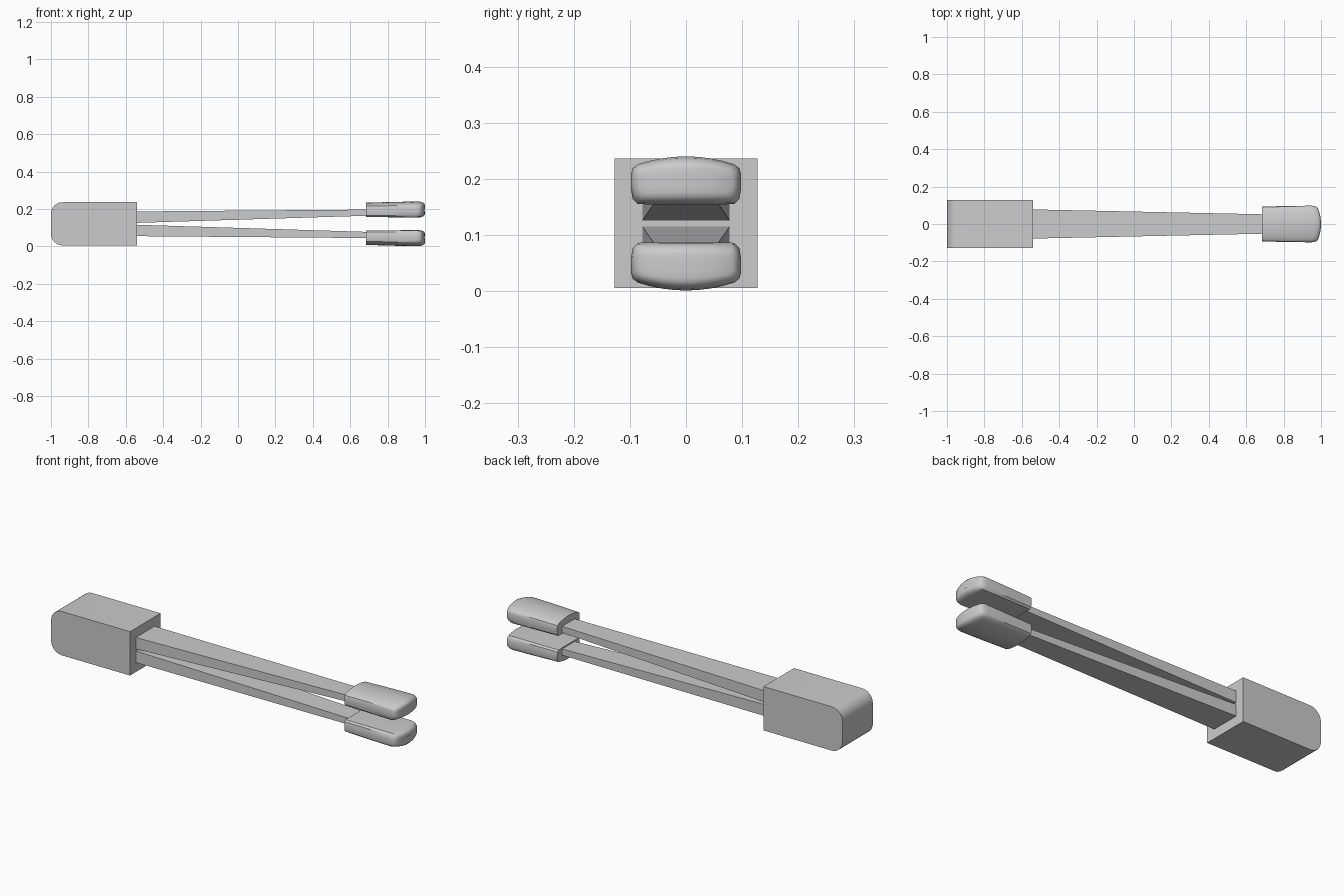
import bpy, bmesh, math

if "Cube" in bpy.data.objects:
    bpy.data.objects.remove(bpy.data.objects["Cube"])

CZ = 0.1205  # height of the horizontal mirror plane


def loft(name, rings, smooth=None):
    """Skin a list of equal-length vertex rings and cap both ends."""
    bm = bmesh.new()
    vs = [[bm.verts.new(p) for p in r] for r in rings]
    n = len(vs[0])
    for a, b in zip(vs, vs[1:]):
        for i in range(n):
            j = (i + 1) % n
            bm.faces.new((a[i], a[j], b[j], b[i]))
    bm.faces.new(vs[0])
    bm.faces.new(vs[-1])
    bmesh.ops.recalc_face_normals(bm, faces=bm.faces)
    me = bpy.data.meshes.new(name)
    bm.to_mesh(me)
    bm.free()
    ob = bpy.data.objects.new(name, me)
    bpy.context.collection.objects.link(ob)
    if smooth:
        bpy.ops.object.select_all(action='DESELECT')
        ob.select_set(True)
        bpy.context.view_layer.objects.active = ob
        bpy.ops.object.shade_smooth_by_angle(angle=math.radians(smooth))
    return ob


# Handle block: side profile with a rounded rear, extruded across y
R, H = 0.062, 0.1155
side = [(-0.54, -H), (-0.54, H)]
for s in (1, -1):
    arc = [(-1 + R - R * math.sin(a), s * (H - R + R * math.cos(a)))
           for a in [math.pi / 2 * i / 6 for i in range(7)]]
    side += arc if s == 1 else arc[::-1]
loft("handle_block", [[(x, y, CZ + z) for x, z in side] for y in (-0.127, 0.127)], 30)


# Tapered arm: two rectangles joined, (x, half width, inner offset, outer offset)
def arm(name, s):
    rings = []
    for x, w, zi, zo in ((-0.545, 0.078, 0.005, 0.066), (0.685, 0.052, 0.043, 0.076)):
        rings.append([(x, -w, CZ + s * zi), (x, w, CZ + s * zi),
                      (x, w, CZ + s * zo), (x, -w, CZ + s * zo)])
    loft(name, rings)


# Pad cross-section in (y, offset from pad middle): flat inside, crowned outside
half = [(0.0, -0.043), (0.045, -0.043), (0.086, -0.042), (0.095, -0.033), (0.098, -0.015),
        (0.098, 0.012), (0.095, 0.022), (0.086, 0.029)]
half += [(y, 0.043 - 0.014 * (y / 0.086) ** 2) for y in (0.065, 0.043, 0.021)]
section = half + [(0.0, 0.043)] + [(-y, z) for y, z in half[:0:-1]]


# Gripping pad: section lofted forward, closing in a rounded, bulged tip
def pad(name, s):
    rings = []
    for x, ky, kz, mid, bulge in (
            (0.685, 0.95, 0.89, 0.0745, 0.0), (0.84, 0.985, 0.96, 0.076, 0.007),
            (0.965, 1.0, 1.0, 0.0765, 0.018), (0.981, 0.985, 0.94, 0.0765, 0.020),
            (0.992, 0.955, 0.83, 0.0765, 0.021), (0.998, 0.91, 0.68, 0.0765, 0.022),
            (1.0, 0.84, 0.5, 0.0765, 0.022), (1.0, 0.5, 0.2, 0.0765, 0.022)):
        rings.append([(x - bulge * (ky * y / 0.098) ** 2, ky * y,
                       CZ + s * (mid + kz * z)) for y, z in section])
    loft(name, rings, 35)


for label, s in (("upper", 1), ("lower", -1)):
    arm(label + "_arm", s)
    pad(label + "_pad", s)
